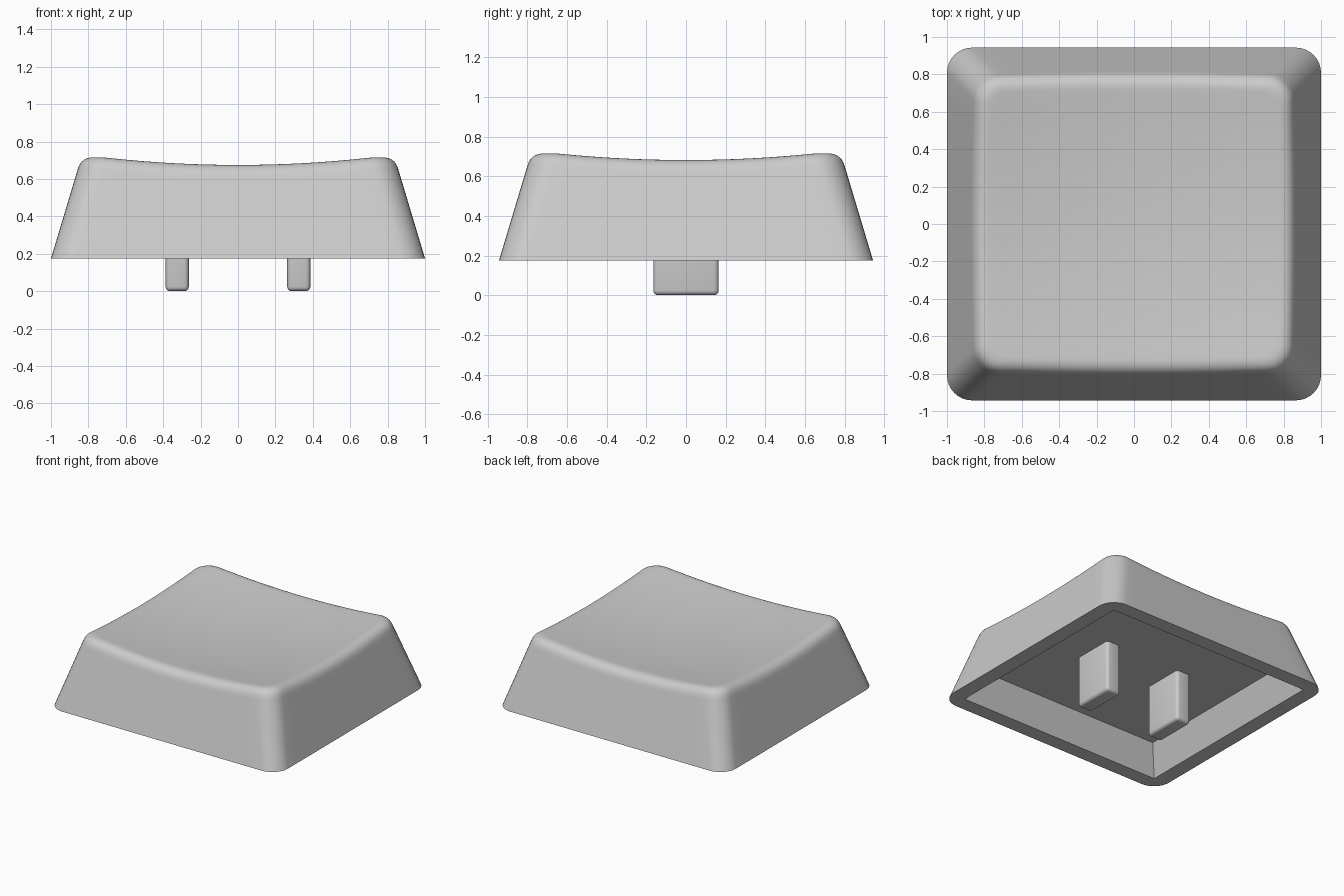
import bpy, bmesh, math

if "Cube" in bpy.data.objects:
    bpy.data.objects.remove(bpy.data.objects["Cube"])

HX, HY = 1.0, 0.943         # half size at the base
BASE, CEILING = 0.175, 0.40  # skirt bottom and cavity roof heights
SLOPE = 0.3                 # wall inset per unit of height
ARC, SIDE = 8, 16           # segments per corner and per side

grey = bpy.data.materials.new("light grey plastic")
grey.diffuse_color = (0.6, 0.6, 0.6, 1)
grey.use_nodes = True
grey.node_tree.nodes["Principled BSDF"].inputs["Base Color"].default_value = grey.diffuse_color


def dish(x, y):
    """Height of the shallow bowl on top."""
    return 0.632 + 0.081 * (x * x + y * y)


def outline(hx, hy, r):
    """Rounded rectangle with evenly divided sides, counter-clockwise."""
    pts = []
    for k, (sx, sy) in enumerate([(1, 1), (-1, 1), (-1, -1), (1, -1)]):
        cx, cy = sx * (hx - r), sy * (hy - r)
        for j in range(ARC + 1):
            a = math.pi / 2 * (k + j / ARC)
            pts.append((cx + r * math.cos(a), cy + r * math.sin(a)))
    out = []
    for i, p in enumerate(pts):
        out.append(p)
        if i % (ARC + 1) == ARC:
            q = pts[(i + 1) % len(pts)]
            for s in range(1, SIDE):
                t = s / SIDE
                out.append((p[0] + (q[0] - p[0]) * t, p[1] + (q[1] - p[1]) * t))
    return out


def inset_point(i, d):
    return outline(HX - d, HY - d, 0.135 - 0.5 * max(0, d - 0.15))[i]


def finish(bm, name):
    bmesh.ops.remove_doubles(bm, verts=bm.verts, dist=1e-5)
    bmesh.ops.recalc_face_normals(bm, faces=bm.faces)
    me = bpy.data.meshes.new(name)
    bm.to_mesh(me)
    bm.free()
    ob = bpy.data.objects.new(name, me)
    bpy.context.collection.objects.link(ob)
    me.materials.append(grey)
    bpy.ops.object.select_all(action='DESELECT')
    ob.select_set(True)
    bpy.context.view_layer.objects.active = ob
    bpy.ops.object.shade_smooth_by_angle(angle=math.radians(35))


# Cap shell: cavity roof, tapered cavity walls, bottom rim
rings = []
for hx, hy, z in [(0.795, 0.74, CEILING), (0.882, 0.827, BASE)]:
    rings.append([(x, y, z) for x, y in outline(hx, hy, 0)])
base = outline(HX, HY, 0.135)
rings.append([(x, y, BASE) for x, y in base])

# Outer walls (with a holding ring near the top) and rolled edge
STEPS, DROP, ROLL = 8, 0.07, 0.072
hold = []
edge = [[] for _ in range(STEPS + 1)]
for i in range(len(base)):
    top = dish(*inset_point(i, 0.16))
    start = SLOPE * (top - DROP - BASE)
    corner = SLOPE * (top - BASE)
    end = corner + ROLL
    end_z = dish(*inset_point(i, end))
    hold.append((*inset_point(i, start - SLOPE * 0.015), top - DROP - 0.015))
    for s in range(STEPS + 1):
        t = s / STEPS
        a, b, c = (1 - t) ** 2, 2 * t * (1 - t), t * t
        x, y = inset_point(i, a * start + b * corner + c * end)
        edge[s].append((x, y, a * (top - DROP) + b * top + c * end_z))
rings += [hold] + edge

# Dished top
for k in range(11, 0, -1):
    f = k / 12
    rings.append([(x * f, y * f, dish(x * f, y * f)) for x, y, _ in edge[-1]])

bm = bmesh.new()
loops = [[bm.verts.new(p) for p in ring] for ring in rings]
n = len(base)
for lo, hi in zip(loops, loops[1:]):
    for i in range(n):
        j = (i + 1) % n
        bm.faces.new((lo[i], lo[j], hi[j], hi[i]))
bm.faces.new(loops[0][::-1])
middle = bm.verts.new((0, 0, dish(0, 0)))
for i in range(n):
    bm.faces.new((loops[-1][i], loops[-1][(i + 1) % n], middle))
finish(bm, "key_cap")

# Two mounting pegs, rooted in the cavity roof
for side, label in ((-1, "left"), (1, "right")):
    bm = bmesh.new()
    bmesh.ops.create_cube(bm, size=1)
    for v in bm.verts:
        v.co = (side * 0.325 + v.co.x * 0.124, v.co.y * 0.33, 0.215 + v.co.z * 0.43)
    bmesh.ops.bevel(bm, geom=bm.edges[:], offset=0.024, segments=4,
                    profile=0.5, affect='EDGES')
    finish(bm, label + "_mounting_peg")
